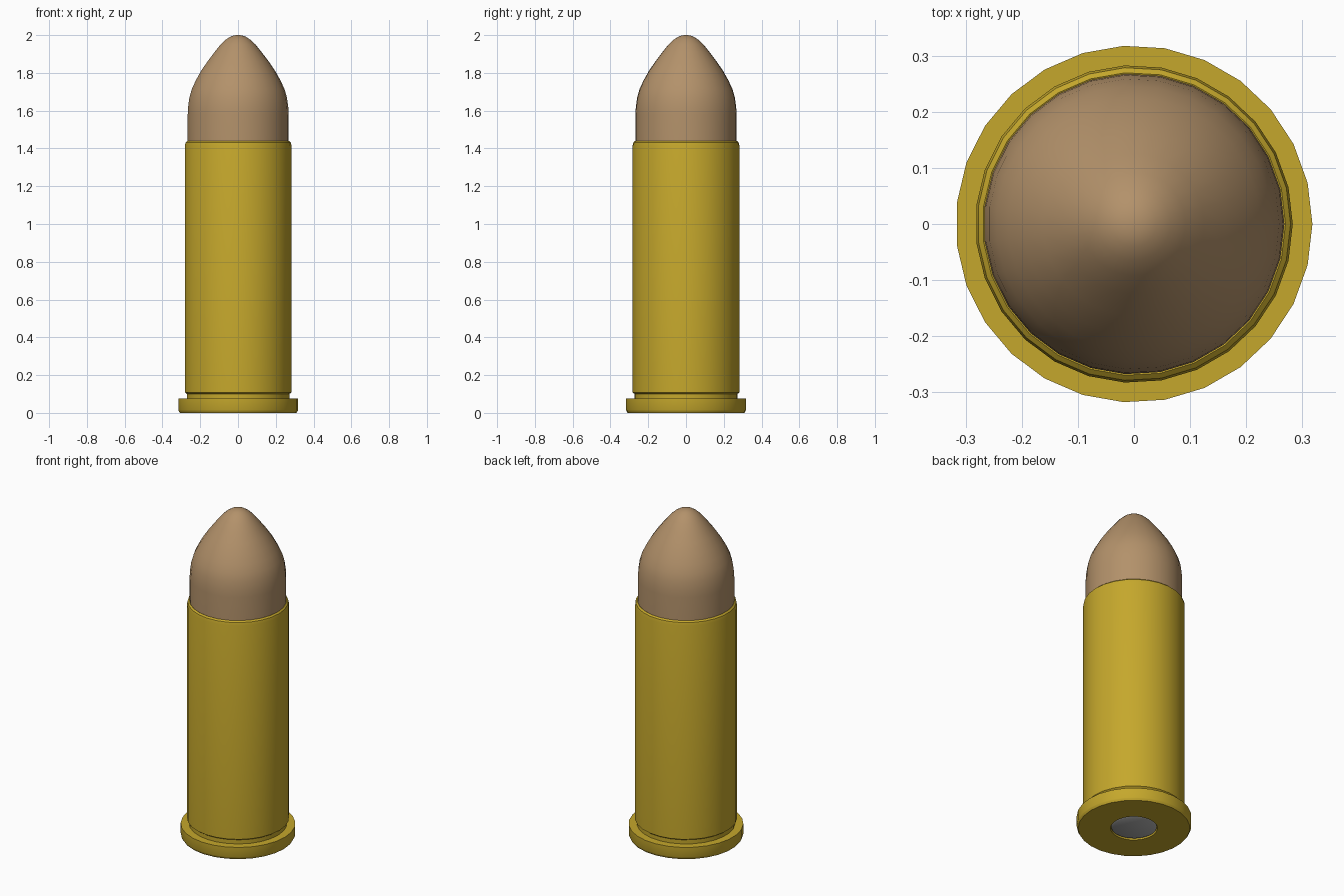
import bpy, bmesh, math

if "Cube" in bpy.data.objects:
    bpy.data.objects.remove(bpy.data.objects["Cube"])

SIDES = 27  # odd count: a corner on +x, a flat on -x


def material(name, rgb):
    m = bpy.data.materials.new(name)
    m.diffuse_color = (*rgb, 1.0)
    m.use_nodes = True
    m.node_tree.nodes["Principled BSDF"].inputs["Base Color"].default_value = m.diffuse_color
    return m


def lathe(name, profile, mat, angle=30):
    """Revolve (radius, z) points around z; radius 0 gives a pole."""
    bm = bmesh.new()
    rings = []
    for r, z in profile:
        if r == 0:
            rings.append([bm.verts.new((0, 0, z))])
        else:
            rings.append([bm.verts.new((r * math.cos(math.tau * i / SIDES),
                                        r * math.sin(math.tau * i / SIDES), z))
                          for i in range(SIDES)])
    for a, b in zip(rings, rings[1:]):
        for i in range(SIDES):
            j = (i + 1) % SIDES
            if len(a) == 1:
                bm.faces.new((a[0], b[j], b[i]))
            elif len(b) == 1:
                bm.faces.new((a[i], a[j], b[0]))
            else:
                bm.faces.new((a[i], a[j], b[j], b[i]))
    bmesh.ops.recalc_face_normals(bm, faces=bm.faces)
    mesh = bpy.data.meshes.new(name)
    bm.to_mesh(mesh)
    bm.free()
    mesh.materials.append(mat)
    ob = bpy.data.objects.new(name, mesh)
    bpy.context.collection.objects.link(ob)
    bpy.ops.object.select_all(action='DESELECT')
    ob.select_set(True)
    bpy.context.view_layer.objects.active = ob
    bpy.ops.object.shade_smooth_by_angle(angle=math.radians(angle))
    return ob


brass = material("brass", (0.56, 0.39, 0.025))
copper = material("dull_copper", (0.45, 0.285, 0.145))
steel = material("primer_grey", (0.42, 0.42, 0.42))

# Case: primer pocket, rim, extractor groove, wall and rolled mouth
lathe("case", [
    (0, 0.03), (0.13, 0.03), (0.13, 0), (0.31, 0), (0.316, 0.01),
    (0.318, 0.015), (0.318, 0.075), (0.272, 0.075), (0.272, 0.1),
    (0.283, 0.108), (0.283, 1.415), (0.279, 1.432), (0.27, 1.44),
    (0.266, 1.438), (0.266, 1.38), (0, 1.38)], brass)

# Bullet: straight shank into a rounded ogive
lathe("bullet", [
    (0, 1.3), (0.268, 1.3), (0.268, 1.58), (0.266, 1.62), (0.259, 1.67),
    (0.246, 1.715), (0.225, 1.76), (0.197, 1.81), (0.163, 1.86),
    (0.125, 1.91), (0.092, 1.951), (0.065, 1.976), (0.04, 1.992),
    (0.018, 1.999), (0, 2.0)], copper)

# Primer: small disc set in the base
lathe("primer", [
    (0, 0.002), (0.115, 0.002), (0.126, 0.008), (0.127, 0.035),
    (0, 0.035)], steel)
